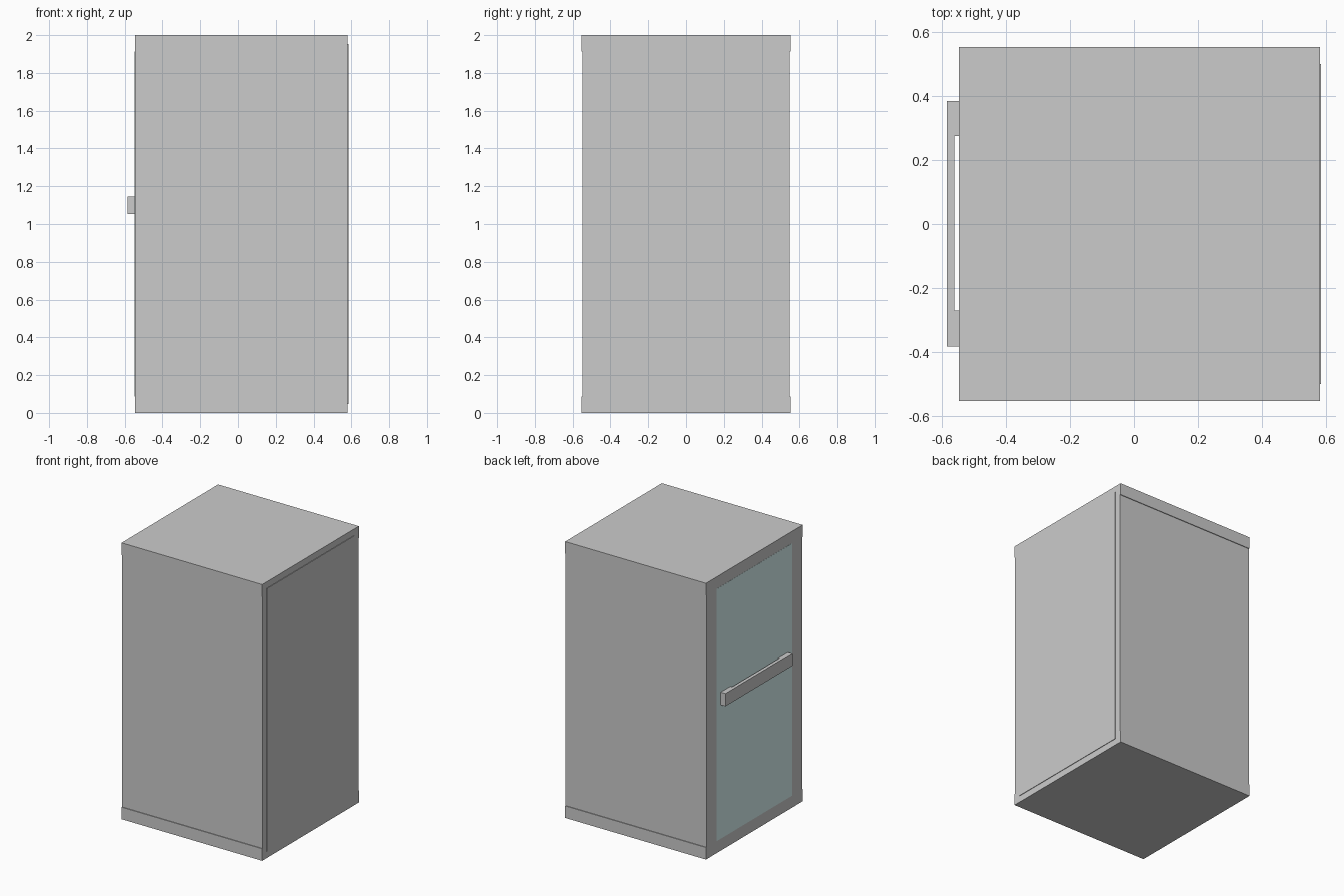
import bpy
import bmesh

if "Cube" in bpy.data.objects:
    bpy.data.objects.remove(bpy.data.objects["Cube"])


def box(name, x, y, z):
    """Axis-aligned box from (min, max) ranges."""
    bm = bmesh.new()
    bmesh.ops.create_cube(bm, size=1)
    for v in bm.verts:
        for i, (lo, hi) in enumerate((x, y, z)):
            v.co[i] = lo if v.co[i] < 0 else hi
    mesh = bpy.data.meshes.new(name)
    bm.to_mesh(mesh)
    bm.free()
    obj = bpy.data.objects.new(name, mesh)
    bpy.context.collection.objects.link(obj)
    return obj


FRONT, BACK, HALF = -0.546, 0.58, 0.552   # door plane, rear plane, half width
RAIL, STILE = 0.087, 0.43                 # slab height, half width of glass

# Top and bottom slabs, slightly proud of the side walls
box("bottom_slab", (FRONT, BACK), (-HALF, HALF), (0, RAIL))
box("top_slab", (FRONT, BACK), (-HALF, HALF), (2 - RAIL, 2))

# Side walls and door stiles
for side, s in (("left", 1), ("right", -1)):
    wall = sorted((s * 0.49, s * 0.547))
    box(side + "_wall", (-0.49, BACK), wall, (RAIL, 2 - RAIL))
    stile = sorted((s * STILE, s * 0.547))
    box(side + "_door_stile", (FRONT, -0.49), stile, (RAIL, 2 - RAIL))

# Rear wall with a thin raised panel
box("rear_wall", (0.52, BACK), (-0.49, 0.49), (RAIL, 2 - RAIL))
box("rear_panel", (BACK, 0.584), (-0.5, 0.5), (0.047, 1.953))

# Glass pane of the door
glass = bpy.data.materials.new("glass")
glass.diffuse_color = (0.7, 0.9, 0.9, 1)
glass.use_nodes = True
glass.node_tree.nodes["Principled BSDF"].inputs["Base Color"].default_value = glass.diffuse_color
pane = box("door_glass", (FRONT - 0.001, -0.53), (-STILE, STILE), (RAIL, 2 - RAIL))
pane.data.materials.append(glass)

# Horizontal handle on two end brackets
box("handle_bar", (-0.584, -0.56), (-0.382, 0.384), (1.053, 1.145))
for side, y in (("left", (0.274, 0.384)), ("right", (-0.382, -0.27))):
    box(side + "_handle_bracket", (-0.56, FRONT), y, (1.053, 1.145))
